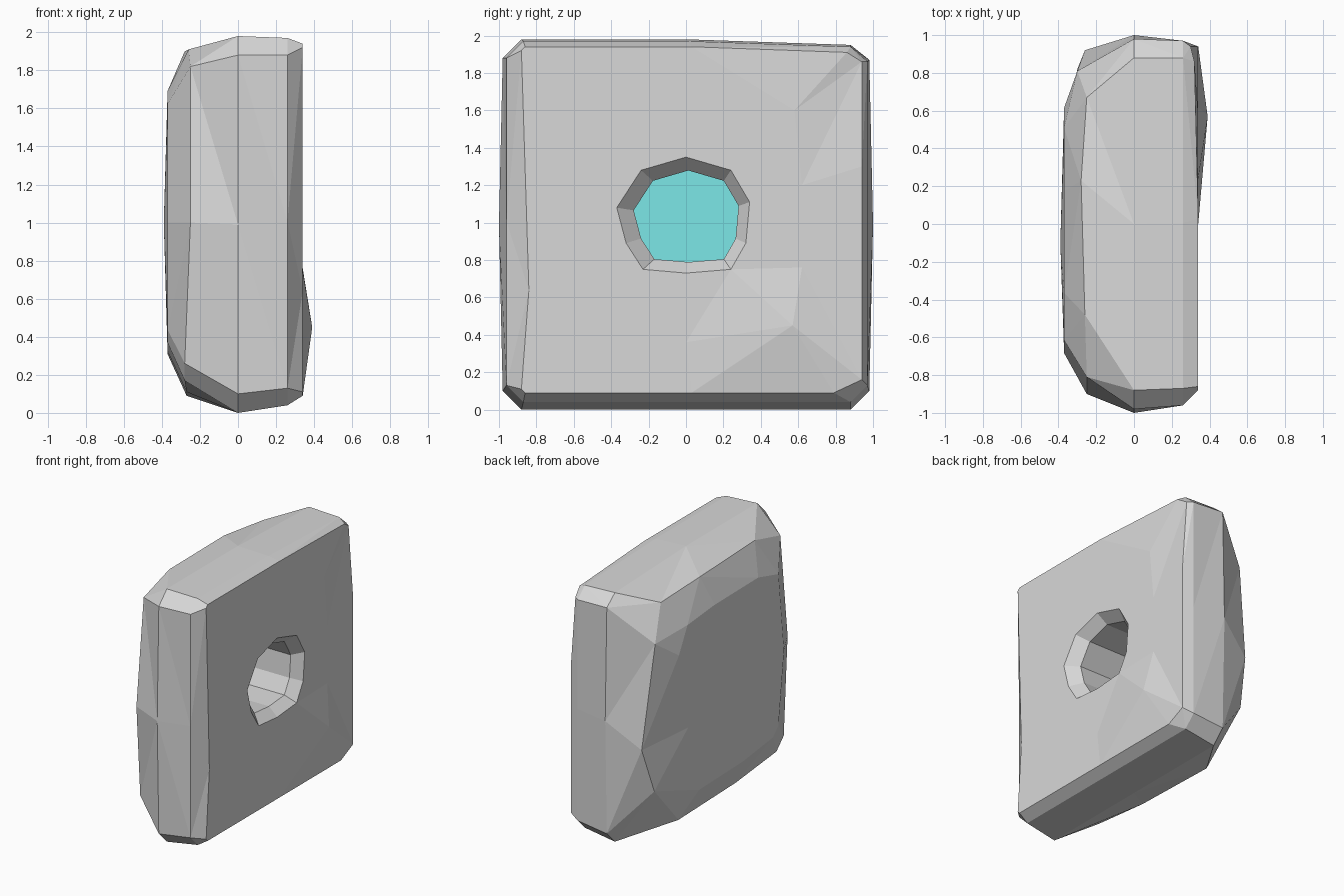
import bpy
import bmesh
from mathutils import Vector

if "Cube" in bpy.data.objects:
    bpy.data.objects.remove(bpy.data.objects["Cube"])


def make_material(name, colour):
    mat = bpy.data.materials.new(name)
    mat.use_nodes = True
    mat.diffuse_color = colour
    mat.node_tree.nodes["Principled BSDF"].inputs["Base Color"].default_value = colour
    return mat


stone_grey = make_material("stone grey", (0.69, 0.69, 0.69, 1))
pale_cyan = make_material("pale cyan", (0.2, 0.8, 0.8, 1))


def block_ring(x, y0, y1, z0, z1, cut):
    """Chamfered square with a point in the middle of each side."""
    ym, zm = (y0 + y1) / 2, (z0 + z1) / 2
    outline = [(y1 - cut, z1), (y1, z1 - cut), (y1, zm), (y1, z0 + cut),
               (y1 - cut, z0), (ym, z0), (y0 + cut, z0), (y0, z0 + cut),
               (y0, zm), (y0, z1 - cut), (y0 + cut, z1), (ym, z1)]
    return [Vector((x, y, z)) for y, z in outline]


def scaled_ring(ring, x, factor, centre):
    points = [centre + (p - centre) * factor for p in ring]
    for p in points:
        p.x = x
    return points


def new_object(name, bm, material):
    bmesh.ops.recalc_face_normals(bm, faces=bm.faces)
    mesh = bpy.data.meshes.new(name)
    bm.to_mesh(mesh)
    bm.free()
    mesh.materials.append(material)
    obj = bpy.data.objects.new(name, mesh)
    bpy.context.collection.objects.link(obj)
    return obj


middle = Vector((0, 0, 1))

# Uneven rim where the sides meet the bulging back
back_rim = [Vector(p) for p in (
    (-.25, .67, 1.86), (-.3, .81, 1.6), (-.26, .92, .8), (-.3, .82, .45),
    (-.27, .48, .09), (-.27, -.23, .11), (-.28, -.72, .17), (-.28, -.81, .26),
    (-.25, -.9, 1), (-.25, -.81, 1.82), (-.26, -.48, 1.91), (-.28, .23, 1.9))]
back_inner = scaled_ring(back_rim, -.37, .76, middle)
back_inner[2].y, back_inner[3].y = .5, .45

# Outer sides and chamfer
waist = block_ring(0, -.98, .98, 0, 1.98, .1)
waist[0].z, waist[1].z = 1.95, 1.87
waist[2].y, waist[8].y = 1, -1
shoulder = block_ring(.26, -.96, .97, .04, 1.97, .09)
shoulder[0].z, shoulder[1].z = 1.94, 1.86

# Flat face with a dented corner and a raised lump
face_rim = block_ring(.34, -.88, .94, .09, 1.94, .02)
face_rim[0] = Vector((.32, .86, 1.91))
face_rim[1] = Vector((.3, .94, 1.86))
face_rim[2].z = 1.3
face_rim[3].z, face_rim[4].y = .16, .79
face_rim[8].y, face_rim[8].z = -.84, .64
face_inner = block_ring(.34, -.62, .62, .36, 1.6, .4)
face_inner[0].y = .58
face_inner[4] = Vector((.39, .57, .45))
face_inner[6].y = -.56
face_inner[10].y = -.56

# Rough round hole
hole_rim = [Vector((.34, y, z)) for y, z in (
    (.24, 1.28), (.34, 1.11), (.33, 1), (.32, .89), (.24, .75), (0, .73),
    (-.23, .75), (-.32, .89), (-.345, .985), (-.37, 1.08), (-.24, 1.28), (0, 1.35))]
hole_centre = Vector((0, .06, 1.01))
hole_lip = scaled_ring(hole_rim, .26, .79, hole_centre)
hole_floor = scaled_ring(hole_rim, -.2, .79, hole_centre)

# Stone block: one skin from the back, over the sides, into the hole
bm = bmesh.new()
rings = [[bm.verts.new(p) for p in ring] for ring in (
    back_inner, back_rim, waist, shoulder, face_rim, face_inner,
    hole_rim, hole_lip, hole_floor)]
for a, b in zip(rings, rings[1:]):
    for i in range(len(a)):
        j = (i + 1) % len(a)
        bm.faces.new((a[i], a[j], b[j], b[i]))
peak = bm.verts.new((-.39, -.1, 1))
for i, v in enumerate(rings[0]):
    bm.faces.new((v, peak, rings[0][i - 1]))
bm.faces.new(rings[-1])
bmesh.ops.triangulate(bm, faces=[f for f in bm.faces if len(f.verts) == 4])
new_object("stone_block", bm, stone_grey)

# Coloured plate at the bottom of the hole
bm = bmesh.new()
plate = bm.faces.new([bm.verts.new(p) for p in hole_floor])
extruded = bmesh.ops.extrude_face_region(bm, geom=[plate])["geom"]
bmesh.ops.translate(bm, vec=(.008, 0, 0),
                    verts=[v for v in extruded if isinstance(v, bmesh.types.BMVert)])
new_object("hole_plate", bm, pale_cyan)
